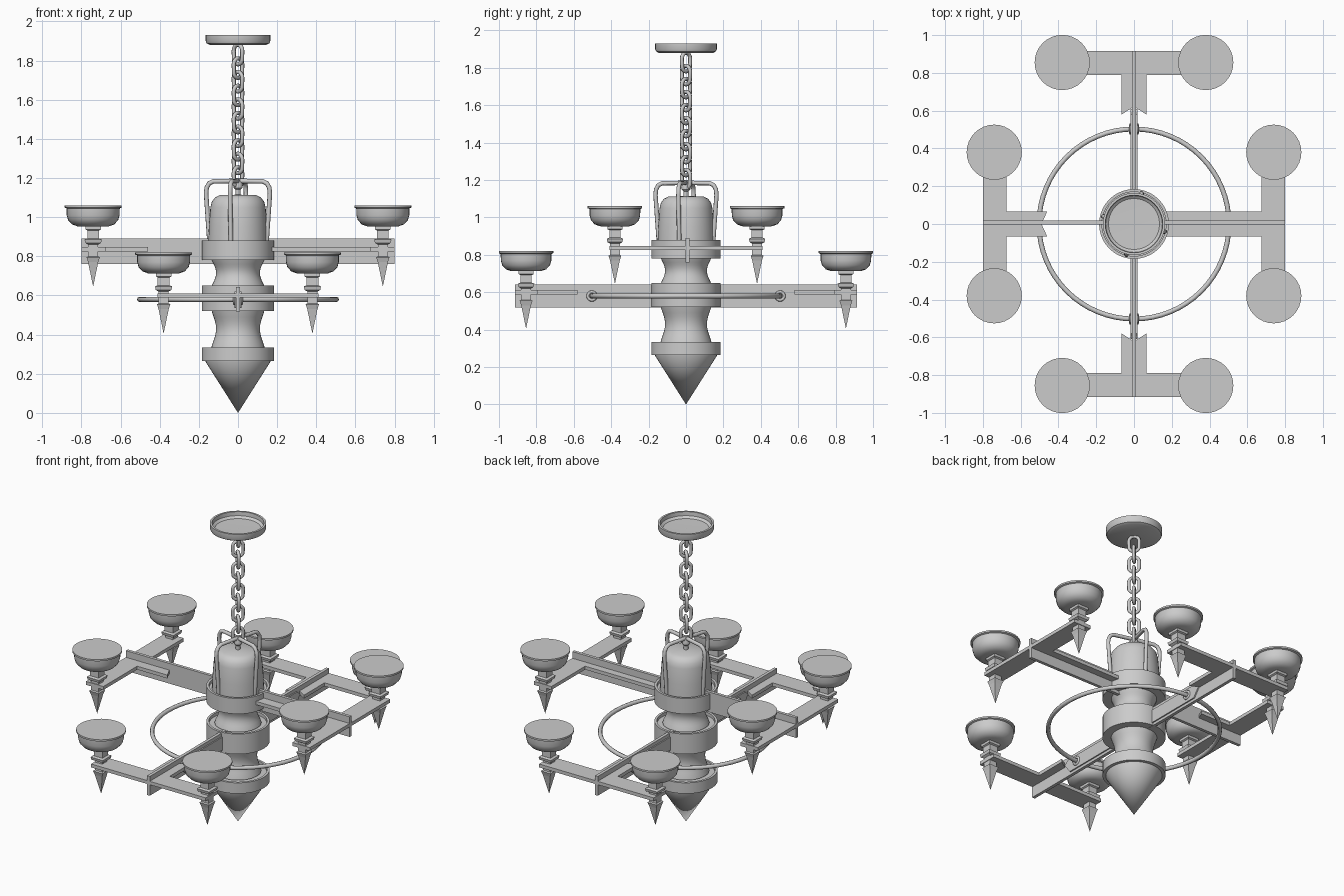
import bpy, bmesh
from math import pi, sin, cos, radians

if "Cube" in bpy.data.objects:
    bpy.data.objects.remove(bpy.data.objects["Cube"])


def make_obj(name, bm, smooth=True):
    bmesh.ops.recalc_face_normals(bm, faces=bm.faces)
    me = bpy.data.meshes.new(name)
    bm.to_mesh(me)
    bm.free()
    ob = bpy.data.objects.new(name, me)
    bpy.context.collection.objects.link(ob)
    if smooth:
        bpy.context.view_layer.objects.active = ob
        ob.select_set(True)
        bpy.ops.object.shade_smooth_by_angle(angle=radians(35))
        ob.select_set(False)
    return ob


def lathe(name, profile, n=40, center=(0, 0, 0), start=0.0, smooth=True):
    bm = bmesh.new()
    cx, cy, cz = center
    rings = []
    for r, z in profile:
        if r == 0:
            rings.append([bm.verts.new((cx, cy, cz + z))] * n)
        else:
            rings.append([bm.verts.new((cx + r * cos(start + 2 * pi * i / n),
                                        cy + r * sin(start + 2 * pi * i / n), cz + z)) for i in range(n)])
    for a, b in zip(rings, rings[1:]):
        for i in range(n):
            j = (i + 1) % n
            quad = list(dict.fromkeys((a[i], a[j], b[j], b[i])))
            if len(quad) > 2:
                bm.faces.new(quad)
    return make_obj(name, bm, smooth)


def prism(name, pts, place, lo, hi):
    """Extrude a 2D outline between lo and hi; place maps (u, v, w) to xyz."""
    bm = bmesh.new()
    a = [bm.verts.new(place(u, v, lo)) for u, v in pts]
    b = [bm.verts.new(place(u, v, hi)) for u, v in pts]
    bm.faces.new(a)
    bm.faces.new(b)
    for i in range(len(pts)):
        j = (i + 1) % len(pts)
        bm.faces.new((a[i], a[j], b[j], b[i]))
    return make_obj(name, bm, False)


def tube(name, pts, radius, cyclic=False):
    cu = bpy.data.curves.new(name, 'CURVE')
    cu.dimensions = '3D'
    cu.bevel_depth = radius
    cu.bevel_resolution = 2
    cu.use_fill_caps = True
    sp = cu.splines.new('POLY')
    sp.points.add(len(pts) - 1)
    for p, co in zip(sp.points, pts):
        p.co = (*co, 1)
    sp.use_cyclic_u = cyclic
    sp.use_smooth = True
    ob = bpy.data.objects.new(name, cu)
    bpy.context.collection.objects.link(ob)
    return ob


# central column: pointed base, two waists and a dome
lathe("base_cone", [(0, 0), (.165, .26), (.165, .275), (0, .275)])
for i, (z0, z1) in enumerate([(.33, .53), (.64, .79)]):
    steps = 10
    lathe(f"waist_{i}", [(.137 - .025 * sin(pi * max(0, min(1, k / steps))) ** 1.3 if 0 < k < steps else .137,
                          z0 + (z1 - z0) * k / steps) for k in range(steps + 1)])
lathe("dome", [(.152, .86), (.149, .95), (.141, 1.05), (.134, 1.078), (.118, 1.1), (.095, 1.112), (0, 1.115)])

# collar bands, each with a slightly recessed top
for i, (z0, z1) in enumerate([(.265, .335), (.52, .65), (.78, .88)]):
    lathe(f"band_{i}", [(0, z0), (.185, z0), (.185, z1), (.17, z1), (.17, z1 - .02), (0, z1 - .02)])

# bent hanger rods over the dome
for k in range(4):
    a = radians(-14 + 90 * k)
    prof = [(.15, .87), (.168, 1.12), (.165, 1.15), (.152, 1.173), (.13, 1.183), (0, 1.185)]
    tube(f"hanger_rod_{k}", [(r * cos(a), r * sin(a), z) for r, z in prof], .012)
lathe("hanger_knob", [(0, 1.11), (.014, 1.11), (.014, 1.14), (.024, 1.15), (.024, 1.17), (.012, 1.2), (0, 1.2)], 16)

# chain of alternating oval links set diagonally
for k in range(10):
    zc = 1.205 + .0695 * k
    a = radians(45 if k % 2 == 0 else -45)
    pts = []
    for i in range(20):
        t = 2 * pi * i / 20
        s = .031 * cos(t)
        z = .031 * sin(t) + (.019 if sin(t) >= 0 else -.019)
        pts.append((s * cos(a), s * sin(a), zc + z))
    tube(f"chain_link_{k}", pts, .0105, True)

# ceiling canopy, open at the top
lathe("canopy", [(0, 1.88), (.145, 1.88), (.16, 1.888), (.165, 1.9), (.165, 1.93),
                 (.152, 1.93), (.15, 1.905), (.135, 1.893), (0, 1.89)])

# large hoop
tube("hoop", [(.503 * cos(2 * pi * i / 64), .503 * sin(2 * pi * i / 64), .58) for i in range(64)], .013, True)


def lamp(name, x, y, dz):
    bowl = [(0, .952), (.08, .953), (.108, .963), (.128, .985), (.135, 1.01), (.136, 1.045),
            (.146, 1.049), (.146, 1.06), (0, 1.06)]
    lathe(name + "_bowl", bowl, 32, (x, y, dz))
    fin = [(0, .955), (.04, .955), (.04, .937), (.03, .932), (.03, .892), (.044, .886), (.04, .868),
           (.026, .86), (.026, .8), (.034, .795), (.026, .77), (0, .645)]
    lathe(name + "_finial", [(h * 2 ** .5, z) for h, z in fin], 4, (x, y, dz), pi / 4, False)


# arm pairs: u runs outward, v sideways
def arm(name, place, inner, notch, length, z, cu, cv, dz):
    w, c = .065, length - .125
    outline = [(inner, -w), (c, -w), (c, -.41), (length, -.41), (length, .41), (c, .41), (c, w), (inner, w),
               (inner + notch, 0)]
    prism(name + "_plate", outline, place, z - .011, z + .011)
    for s in (-1, 1):
        lamp(f"{name}_lamp_{s}", *place(cu, s * cv, 0)[:2], dz)


arm("right_arm", lambda u, v, w: (u, v, w), .15, 0.001, .8, .836, .74, .38, 0)
arm("left_arm", lambda u, v, w: (-u, v, w), .46, .03, .8, .836, .74, .38, 0)
arm("back_arm", lambda u, v, w: (v, u, w), .58, .042, .915, .6, .855, .38, -.24)
arm("front_arm", lambda u, v, w: (v, -u, w), .58, .042, .915, .6, .855, .38, -.24)

# upright web beams through the column
prism("side_web", [(-.8, .76), (.8, .76), (.8, .89), (-.8, .89)], lambda u, v, w: (u, w, v), -.002, .018)
prism("depth_web", [(-.915, .518), (.915, .518), (.915, .642), (-.915, .642)],
      lambda u, v, w: (w, u, v), -.01, .01)
prism("depth_inner_bar", [(-.565, .535), (.565, .535), (.61, .595), (.58, .62), (-.58, .62), (-.61, .595)],
      lambda u, v, w: (w, u, v), -.018, .018)

# eyelets where the hoop crosses the beam
for s in (-1, 1):
    for side in (-1, 1):
        tube(f"eyelet_{s}_{side}", [(side * .018, s * .503 + .022 * cos(2 * pi * i / 16), .58 + .022 * sin(2 * pi * i / 16))
                                    for i in range(16)], .008, True)
